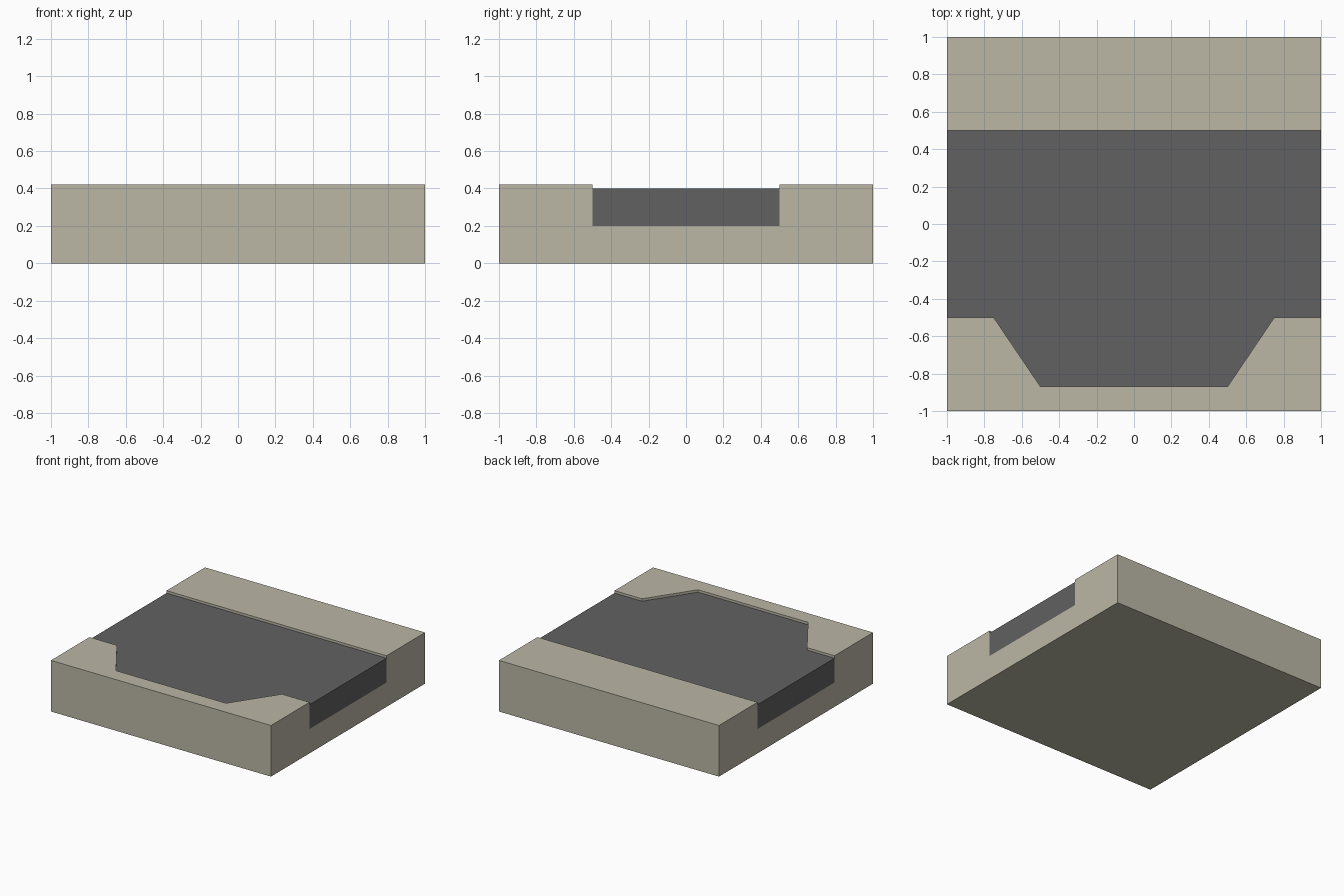
import bpy
import bmesh

if "Cube" in bpy.data.objects:
    bpy.data.objects.remove(bpy.data.objects["Cube"], do_unlink=True)

BASE_TOP = 0.20
ROAD_TOP = 0.40
KERB_TOP = 0.42


def make_material(name, rgb):
    mat = bpy.data.materials.new(name)
    mat.use_nodes = True
    colour = (*rgb, 1.0)
    mat.diffuse_color = colour
    bsdf = next(n for n in mat.node_tree.nodes if n.type == "BSDF_PRINCIPLED")
    bsdf.inputs["Base Color"].default_value = colour
    return mat


def make_prism(name, outline, bottom, top, mat):
    """Extrude a flat outline upwards into a solid."""
    bm = bmesh.new()
    face = bm.faces.new([bm.verts.new((x, y, bottom)) for x, y in outline])
    side = bmesh.ops.extrude_face_region(bm, geom=[face])["geom"]
    moved = [v for v in side if isinstance(v, bmesh.types.BMVert)]
    bmesh.ops.translate(bm, verts=moved, vec=(0, 0, top - bottom))
    bmesh.ops.recalc_face_normals(bm, faces=bm.faces)
    mesh = bpy.data.meshes.new(name)
    bm.to_mesh(mesh)
    bm.free()
    mesh.materials.append(mat)
    obj = bpy.data.objects.new(name, mesh)
    bpy.context.collection.objects.link(obj)
    return obj


def road_outline(half_length):
    """Straight road with a tapered lay-by on the front side."""
    right = [(half_length, 0.5), (half_length, -0.5), (0.75, -0.5), (0.5, -0.87)]
    return right + [(-x, y) for x, y in reversed(right)]


concrete = make_material("pale concrete", (0.497, 0.474, 0.381))
asphalt = make_material("dark asphalt", (0.120, 0.120, 0.120))

# Concrete block with the road channel cut out of it
square = [(-1, -1), (1, -1), (1, 1), (-1, 1)]
pavement = make_prism("pavement", square, 0, KERB_TOP, concrete)
cutter = make_prism("road_cutter", road_outline(1.2), BASE_TOP, 0.6, concrete)
cutter.hide_render = True
cut = pavement.modifiers.new("road_channel", "BOOLEAN")
cut.operation = "DIFFERENCE"
cut.solver = "EXACT"
cut.object = cutter
bpy.context.view_layer.objects.active = pavement
bpy.ops.object.modifier_apply(modifier=cut.name)
bpy.data.objects.remove(cutter, do_unlink=True)

# Asphalt road filling the channel, slightly below the kerbs
make_prism("road", road_outline(1), BASE_TOP, ROAD_TOP, asphalt)
